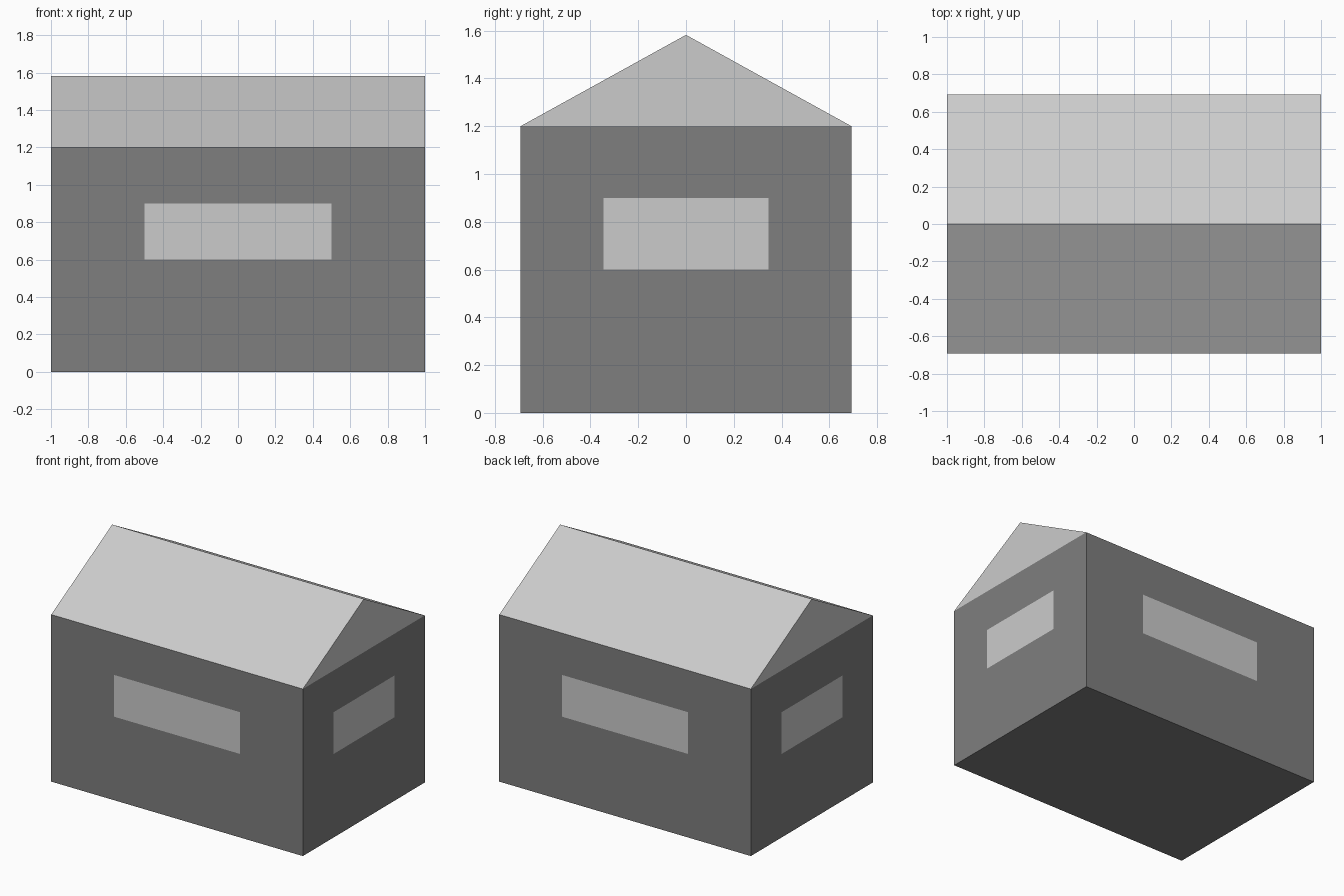
import bpy, bmesh

if "Cube" in bpy.data.objects:
    bpy.data.objects.remove(bpy.data.objects["Cube"])

W, D, H, RIDGE = 1.0, 0.692, 1.2, 1.582   # half width, half depth, eave, ridge
WX, WY, Z0, Z1 = 0.5, 0.346, 0.6, 0.9     # window half widths and heights


def material(name, v):
    m = bpy.data.materials.new(name)
    m.diffuse_color = (v, v, v, 1)
    m.use_nodes = True
    m.node_tree.nodes["Principled BSDF"].inputs["Base Color"].default_value = m.diffuse_color
    return m


def make(name, bm, mat=None):
    me = bpy.data.meshes.new(name)
    bm.to_mesh(me)
    bm.free()
    ob = bpy.data.objects.new(name, me)
    bpy.context.collection.objects.link(ob)
    if mat:
        me.materials.append(mat)
    return ob


dark = material("dark_wall", 0.21)

# Walls: box sliced along the window edges, window faces removed
bm = bmesh.new()
bmesh.ops.create_cube(bm, size=1)
for v in bm.verts:
    v.co = (v.co.x * 2 * W, v.co.y * 2 * D, (v.co.z + 0.5) * H)
cuts = [((s * WX, 0, 0), (1, 0, 0)) for s in (-1, 1)]
cuts += [((0, s * WY, 0), (0, 1, 0)) for s in (-1, 1)]
cuts += [((0, 0, z), (0, 0, 1)) for z in (Z0, Z1)]
for co, no in cuts:
    bmesh.ops.bisect_plane(bm, geom=bm.verts[:] + bm.edges[:] + bm.faces[:],
                           plane_co=co, plane_no=no)
openings = []
for f in bm.faces:
    c = f.calc_center_median()
    if Z0 < c.z < Z1 and (abs(c.x) < 0.01 or abs(c.y) < 0.01):
        openings.append(f)
bmesh.ops.delete(bm, geom=openings, context='FACES')
make("walls", bm, dark)

# Windows: flush panes filling the openings on all four sides
for s, side_x, side_y in ((1, "right", "back"), (-1, "left", "front")):
    for name, pts in (
            (side_y, [(-s * x, s * D) for x in (-WX, WX)]),
            (side_x, [(s * W, s * y) for y in (-WY, WY)])):
        (ax, ay), (bx, by) = pts
        bm = bmesh.new()
        bm.faces.new([bm.verts.new(p) for p in (
            (ax, ay, Z0), (bx, by, Z0), (bx, by, Z1), (ax, ay, Z1))])
        make(name + "_window", bm)

# Gable roof: triangle profile extruded along x
bm = bmesh.new()
tri = bm.faces.new([bm.verts.new((-W, y, z)) for y, z in
                    ((-D, H), (D, H), (0, RIDGE))])
ext = bmesh.ops.extrude_face_region(bm, geom=[tri], use_keep_orig=True)
bmesh.ops.translate(bm, vec=(2 * W, 0, 0),
                    verts=[g for g in ext["geom"] if isinstance(g, bmesh.types.BMVert)])
bmesh.ops.recalc_face_normals(bm, faces=bm.faces[:])
make("roof", bm)
